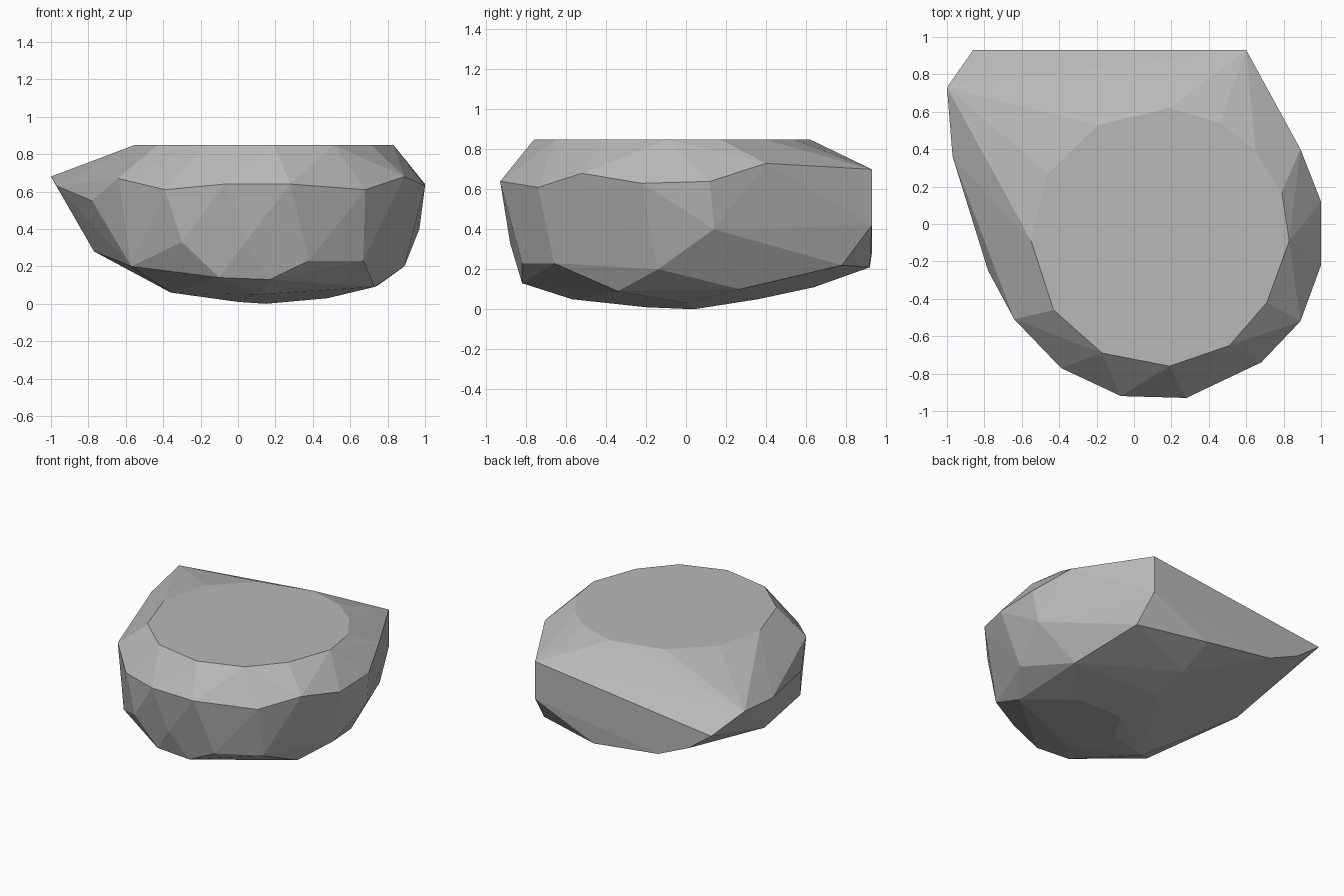
import bpy
import bmesh
import math

# Remove only the default cube
default_cube = bpy.data.objects.get("Cube")
if default_cube:
    bpy.data.objects.remove(default_cube, do_unlink=True)

TOP_HEIGHT = .85

# Outline of the flat cut top
flat_top = [
    (-.55, -.09), (-.43, -.46), (-.17, -.69), (.19, -.76), (.51, -.65),
    (.71, -.42), (.83, -.09), (.79, .17), (.65, .39), (.46, .54),
    (.19, .62), (-.19, .53), (-.46, .27),
]

# Widest ridge around the stone, running into the pointed back corner
ridge = [
    (-1, .73, .68), (-.97, .36, .63), (-.78, -.25, .55), (-.64, -.51, .67),
    (-.39, -.77, .61), (-.07, -.92, .64), (.28, -.93, .64), (.68, -.74, .61),
    (.89, -.52, .68), (1, -.22, .63), (1, .12, .64), (.89, .4, .73),
    (.6, .93, .7), (-.86, .93, .53),
]

# Chipped facets between the ridge and the underside
flank = [
    (-.77, .17, .28), (-.57, -.54, .2), (-.3, -.8, .33), (-.1, -.81, .14),
    (.04, -.88, .33), (.17, -.82, .13), (.38, -.82, .23), (.67, -.66, .23),
    (.89, -.14, .2), (.97, .14, .4), (.6, .93, .42), (.63, .78, .22),
    (.12, .92, .21), (-.42, .93, .28), (-.67, .93, .39),
]

# Shallow rounded underside
underside = [
    (-.36, -.35, .06), (.1, -.57, .05), (0, -.2, .01), (.15, .04, 0),
    (.48, 0, .03), (.73, -.34, .09), (.75, .27, .1), (.1, .36, .05),
    (.1, .64, .11),
]


def make_material(name, colour):
    """Create a plain matte material with a single flat colour."""
    material = bpy.data.materials.new(name)
    material.use_nodes = True
    material.diffuse_color = colour
    shader = material.node_tree.nodes["Principled BSDF"]
    shader.inputs["Base Color"].default_value = colour
    shader.inputs["Roughness"].default_value = .9
    return material


def make_faceted_stone(name, points, material):
    """Wrap a set of corner points in flat facets."""
    bm = bmesh.new()
    for point in points:
        bm.verts.new(point)
    hull = bmesh.ops.convex_hull(bm, input=bm.verts[:])

    # Drop any corner that ended up inside the shell
    loose = [vert for vert in bm.verts if not vert.link_faces]
    bmesh.ops.delete(bm, geom=loose, context="VERTS")

    # Merge the triangles of the flat top into a single facet
    bmesh.ops.dissolve_limit(
        bm, angle_limit=math.radians(1),
        verts=bm.verts[:], edges=bm.edges[:],
    )
    bmesh.ops.recalc_face_normals(bm, faces=bm.faces[:])
    for face in bm.faces:
        face.smooth = False

    mesh = bpy.data.meshes.new(name)
    bm.to_mesh(mesh)
    bm.free()
    mesh.materials.append(material)
    stone = bpy.data.objects.new(name, mesh)
    bpy.context.collection.objects.link(stone)
    return stone


# Assemble the stone from its four bands of corners
grey_stone = make_material("grey stone", (.48, .48, .48, 1))
corners = [(x, y, TOP_HEIGHT) for x, y in flat_top]
corners += ridge + flank + underside
make_faceted_stone("flat_topped_rock", corners, grey_stone)
